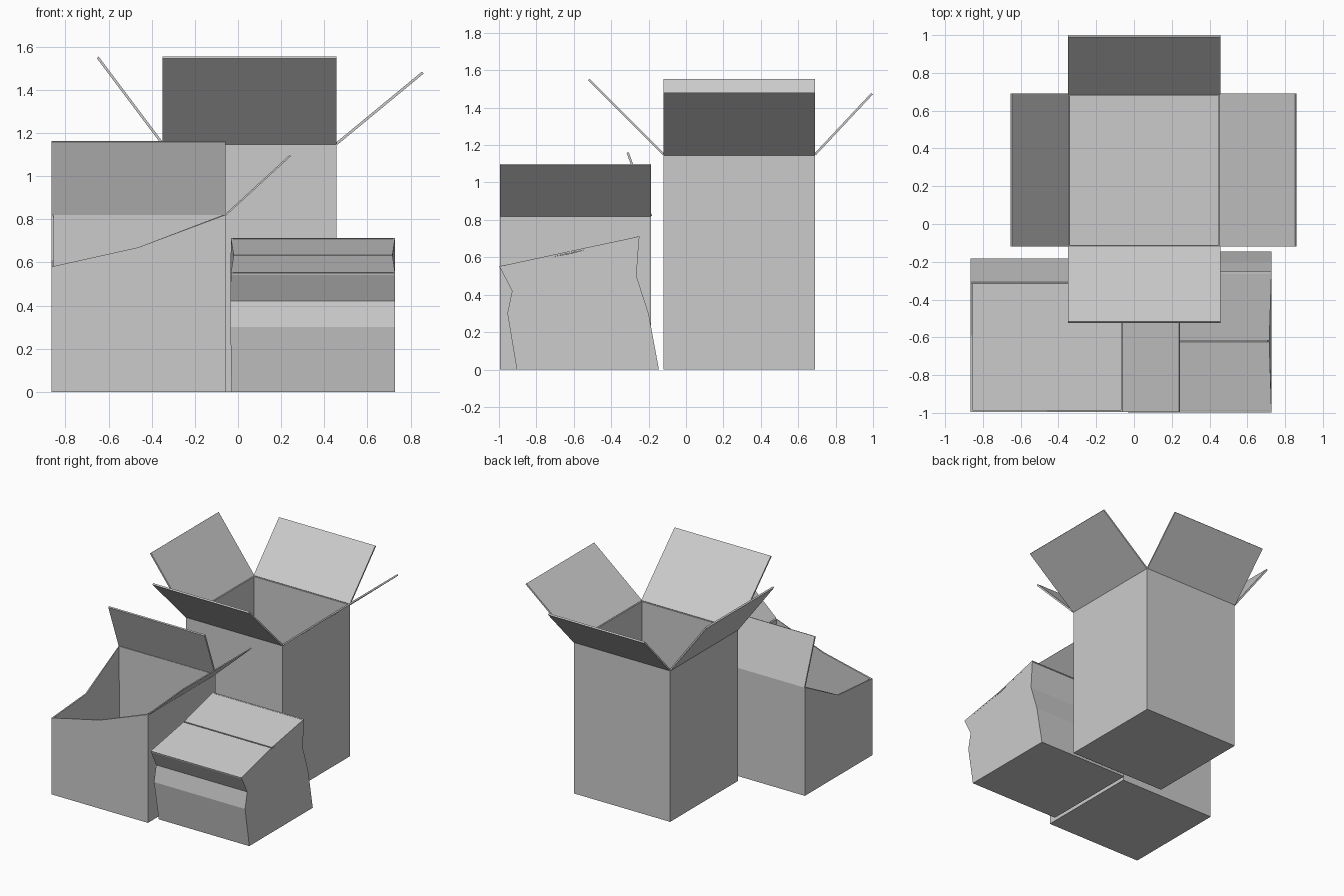
import bpy

if "Cube" in bpy.data.objects:
    bpy.data.objects.remove(bpy.data.objects["Cube"])


def sheet(name, verts, faces, thick=0.01, offset=-1):
    """Cardboard sheet: faces given a thickness."""
    me = bpy.data.meshes.new(name)
    me.from_pydata(verts, [], faces)
    ob = bpy.data.objects.new(name, me)
    bpy.context.collection.objects.link(ob)
    mod = ob.modifiers.new("thickness", 'SOLIDIFY')
    mod.thickness = thick
    mod.offset = offset
    mod.use_even_offset = True
    return ob


def open_box(name, x0, x1, y0, y1, corners, mids):
    """Box without a lid; rim heights at the corners and wall middles
    run front, right, back, left."""
    base = [(x0, y0), (x1, y0), (x1, y1), (x0, y1)]
    verts = [(x, y, 0) for x, y in base]
    verts += [(x, y, z) for (x, y), z in zip(base, corners)]
    for i in range(4):
        (xa, ya), (xb, yb) = base[i], base[(i + 1) % 4]
        verts.append(((xa + xb) / 2, (ya + yb) / 2, mids[i]))
    faces = [(3, 2, 1, 0)]
    for i in range(4):
        j = (i + 1) % 4
        faces.append((i, j, 4 + j, 8 + i, 4 + i))
    return sheet(name, verts, faces)


def flap(name, a, b, move, thick=0.012):
    """Flap hinged on edge a-b, its free edge displaced by move."""
    far = [tuple(p + m for p, m in zip(v, move)) for v in (b, a)]
    return sheet(name, [a, b] + far, [(0, 1, 2, 3)], thick, 0)


# Tall box with four open flaps
X0, X1, Y0, Y1, H = -0.35, 0.457, -0.12, 0.69, 1.15
open_box("tall_box", X0, X1, Y0, Y1, [H] * 4, [H] * 4)
flap("tall_front_flap", (X0, Y0, H), (X1, Y0, H), (0, -0.4, 0.4))
flap("tall_right_flap", (X1, Y0, H), (X1, Y1, H), (0.4, 0, 0.33))
flap("tall_back_flap", (X1, Y1, H), (X0, Y1, H), (0, 0.305, 0.325))
flap("tall_left_flap", (X0, Y1, H), (X0, Y0, H), (-0.3, 0, 0.4))

# Torn box: front and left walls ripped down, two flaps left
X0, X1, Y0, Y1, H = -0.865, -0.058, -0.995, -0.187, 0.82
open_box("torn_box", X0, X1, Y0, Y1, [0.58, H, H, H], [0.67, H, H, 0.61])
flap("torn_right_flap", (X1, Y0, H), (X1, Y1, H), (0.3, 0, 0.275), 0.008)
flap("torn_back_flap", (X1, Y1, H), (X0, Y1, H), (0, -0.125, 0.34))

# Crushed box: buckled front and back profiles, sides pinched at the seam
side = [(-0.905, 0), (-0.955, 0.30), (-0.93, 0.42), (-0.997, 0.55),
        (-0.62, 0.62),
        (-0.25, 0.71), (-0.265, 0.50), (-0.20, 0.30), (-0.145, 0)]
left_x = [-0.03, -0.035, -0.035, -0.033, -0.02, -0.033, -0.035, -0.035, -0.03]
right_x = [0.728] * 4 + [0.715] + [0.728] * 4
n = len(side)
verts = [(x, y, z) for x, (y, z) in zip(left_x, side)]
verts += [(x, y, z) for x, (y, z) in zip(right_x, side)]
faces = [tuple(range(n)), tuple(range(2 * n - 1, n - 1, -1))]
for i in (0, 1, 2, 5, 6, 7, 8):
    j = (i + 1) % n
    faces.append((i, n + i, n + j, j))
# the two end walls are wound to face outwards like the rest
sheet("crushed_box", verts, faces)

# Closed lid flaps meeting at a narrow seam
sheet("crushed_front_flap",
      [(-0.033, -0.997, 0.552), (0.728, -0.997, 0.552),
       (0.716, -0.624, 0.632), (-0.02, -0.624, 0.632)], [(0, 1, 2, 3)])
sheet("crushed_back_flap",
      [(-0.02, -0.616, 0.634), (0.716, -0.616, 0.634),
       (0.728, -0.25, 0.712), (-0.033, -0.25, 0.712)], [(0, 1, 2, 3)])
